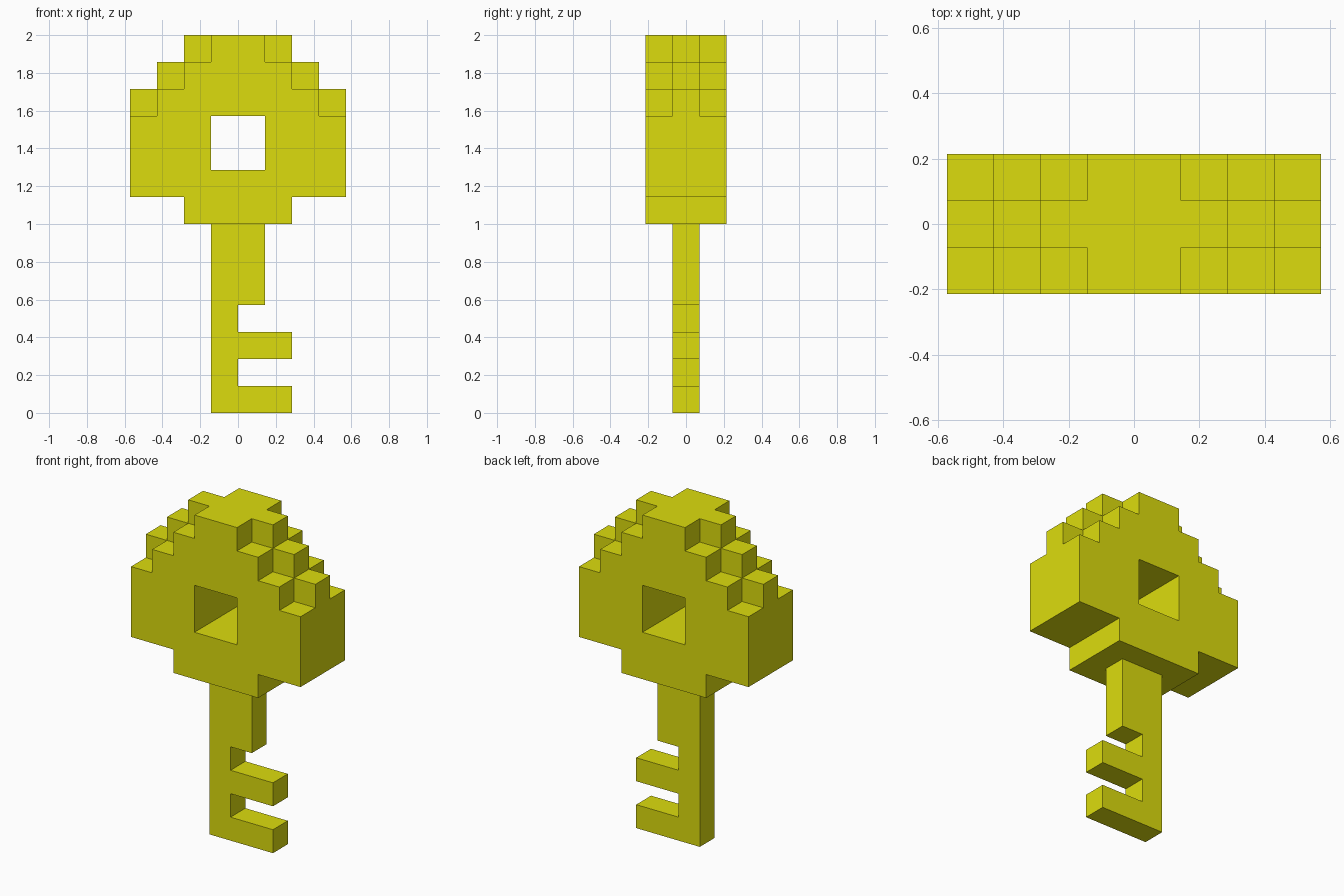
import bpy, bmesh, math

if "Cube" in bpy.data.objects:
    bpy.data.objects.remove(bpy.data.objects["Cube"])

U = 1 / 7  # one block; the key is 14 blocks tall

mat = bpy.data.materials.new("yellow")
mat.diffuse_color = (0.72, 0.72, 0.004, 1)
mat.use_nodes = True
mat.node_tree.nodes["Principled BSDF"].inputs["Base Color"].default_value = mat.diffuse_color


def cells(z0, z1, x0, x1, layers):
    """Block coordinates of a bar; layer 0 is the middle of the thickness."""
    return {(x, y, z) for x in range(x0, x1) for y in layers for z in range(z0, z1)}


def build(name, solid, everything):
    """Skin the exposed block sides, then merge them into large flat faces."""
    bm = bmesh.new()
    for cell in sorted(solid):
        for axis in range(3):
            for side in (-1, 1):
                near = list(cell)
                near[axis] += side
                if tuple(near) in everything:
                    continue
                b, c = (axis + 1) % 3, (axis + 2) % 3
                ring = [(-1, -1), (1, -1), (1, 1), (-1, 1)][::side]
                verts = []
                for p, q in ring:
                    co = [cell[0] + 0.5, cell[1], cell[2] + 0.5]
                    co[axis] += side / 2
                    co[b] += p / 2
                    co[c] += q / 2
                    verts.append(bm.verts.new([v * U for v in co]))
                bm.faces.new(verts)
    bmesh.ops.remove_doubles(bm, verts=bm.verts[:], dist=1e-4)
    bmesh.ops.dissolve_limit(bm, angle_limit=math.radians(1),
                             verts=bm.verts[:], edges=bm.edges[:])
    mesh = bpy.data.meshes.new(name)
    bm.to_mesh(mesh)
    bm.free()
    mesh.materials.append(mat)
    bpy.context.collection.objects.link(bpy.data.objects.new(name, mesh))


MIDDLE, OUTER, ALL = (0,), (-1, 1), (-1, 0, 1)

# Handle: neck, wide body and stepped dome, with outer layers one step lower
handle = cells(7, 8, -2, 2, ALL) | cells(8, 11, -4, 4, ALL)
for z, half in ((11, 4), (12, 3), (13, 2)):
    handle |= cells(z, z + 1, -half, half, MIDDLE)
    handle |= cells(z, z + 1, 1 - half, half - 1, OUTER)
# Square hole
handle -= cells(9, 11, -1, 1, ALL)

# Shaft with two teeth
shaft = cells(0, 7, -1, 0, MIDDLE) | cells(4, 7, 0, 1, MIDDLE)
for z in (0, 2):
    shaft |= cells(z, z + 1, 0, 2, MIDDLE)

build("key_handle", handle, handle | shaft)
build("key_shaft", shaft, handle | shaft)
